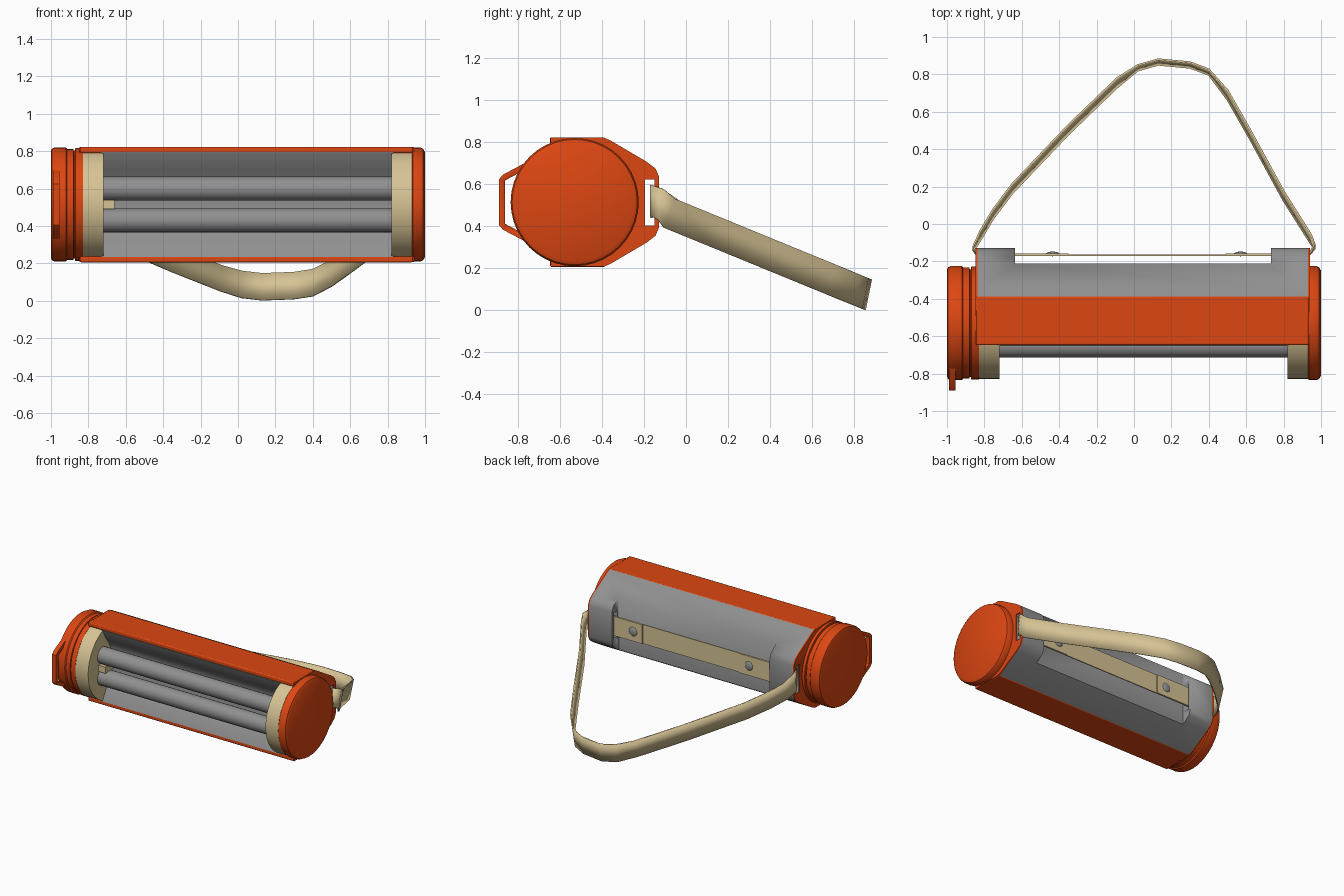
import bpy, bmesh, math
from mathutils import Vector

if "Cube" in bpy.data.objects:
    bpy.data.objects.remove(bpy.data.objects["Cube"])

CY, CZ, R = -0.53, 0.515, 0.305      # axis of the lantern


def material(name, rgb):
    m = bpy.data.materials.new(name)
    m.diffuse_color = (*rgb, 1)
    m.use_nodes = True
    m.node_tree.nodes["Principled BSDF"].inputs["Base Color"].default_value = m.diffuse_color
    return m


ORANGE = material("orange", (0.72, 0.062, 0.006))
GREY = material("grey", (0.28, 0.28, 0.285))
TAN = material("tan", (0.68, 0.55, 0.30))


def finish(name, bm, mat, angle=35, bevel=0):
    bmesh.ops.recalc_face_normals(bm, faces=bm.faces)
    me = bpy.data.meshes.new(name)
    bm.to_mesh(me)
    bm.free()
    me.materials.append(mat)
    ob = bpy.data.objects.new(name, me)
    bpy.context.collection.objects.link(ob)
    bpy.ops.object.select_all(action='DESELECT')
    ob.select_set(True)
    bpy.context.view_layer.objects.active = ob
    bpy.ops.object.shade_smooth_by_angle(angle=math.radians(angle))
    if bevel:
        b = ob.modifiers.new("bevel", 'BEVEL')
        b.width, b.segments, b.limit_method = bevel, 2, 'ANGLE'
        bpy.ops.object.modifier_apply(modifier=b.name)
    return ob


def prism(name, yz, x0, x1, mat, bevel=0):
    """Extrude a (y, z) outline along x."""
    bm = bmesh.new()
    f = bm.faces.new([bm.verts.new((x0, y, z)) for y, z in yz])
    ext = bmesh.ops.extrude_face_region(bm, geom=[f])
    bmesh.ops.translate(bm, vec=(x1 - x0, 0, 0),
                        verts=[v for v in ext['geom'] if isinstance(v, bmesh.types.BMVert)])
    return finish(name, bm, mat, bevel=bevel)


def box(name, x0, x1, y0, y1, z0, z1, mat, bevel=0):
    return prism(name, [(y0, z0), (y1, z0), (y1, z1), (y0, z1)], x0, x1, mat, bevel)


def lathe(name, xr, mat, cy=CY, cz=CZ, n=40):
    """Turn an (x, radius) profile around an axis parallel to x."""
    bm = bmesh.new()
    rings = [[bm.verts.new((x, cy + r * math.cos(2 * math.pi * i / n),
                            cz + r * math.sin(2 * math.pi * i / n))) for i in range(n)]
             for x, r in xr]
    for a, b in zip(rings, rings[1:]):
        for i in range(n):
            j = (i + 1) % n
            bm.faces.new((a[i], a[j], b[j], b[i]))
    bm.faces.new(rings[0])
    bm.faces.new(rings[-1])
    return finish(name, bm, mat)


def cut(ob, cutter):
    m = ob.modifiers.new("cut", 'BOOLEAN')
    m.object, m.operation, m.solver = cutter, 'DIFFERENCE', 'EXACT'
    bpy.context.view_layer.objects.active = ob
    bpy.ops.object.modifier_apply(modifier=m.name)
    bpy.data.objects.remove(cutter)


def mirrored(upper):
    """Close an upper half outline by mirroring it about the axis height."""
    return upper + [(y, 2 * CZ - z) for y, z in reversed(upper)]


# end caps
lathe("right_cap", [(0.93, 0.295), (0.935, R), (0.975, R), (0.99, 0.298), (1.0, 0.28)], ORANGE)
lathe("left_cap", [(-1.0, 0.285), (-0.995, 0.298), (-0.98, R), (-0.92, R), (-0.913, 0.297),
                   (-0.88, 0.297), (-0.878, 0.288), (-0.872, 0.288), (-0.87, 0.302),
                   (-0.83, 0.302)], ORANGE)

# hanging loop on the left cap
loop = prism("cap_loop", mirrored([(-0.77, 0.70), (-0.87, 0.647), (-0.89, 0.625)]),
             -0.99, -0.955, ORANGE)
cut(loop, prism("loop_hole", mirrored([(-0.77, 0.667), (-0.862, 0.618)]), -1.1, -0.9, ORANGE))

# top and bottom shells
for name, z0, z1 in (("top_shell", 0.79, 0.824), ("bottom_shell", 0.206, 0.24)):
    box(name, -0.845, 0.935, -0.648, -0.385, z0, z1, ORANGE, 0.008)

# grey rear housing with a handle recess, and orange slotted end plates
rear = [(-0.39, 0.822), (-0.36, 0.809), (-0.19, 0.709), (-0.145, 0.675), (-0.128, 0.635)]
housing = prism("rear_housing", mirrored(rear), -0.838, 0.93, GREY)
plate_outline = mirrored([(-0.645, 0.822)] + rear)
plates = [prism("left_end_plate", plate_outline, -0.848, -0.838, ORANGE),
          prism("right_end_plate", plate_outline, 0.93, 0.94, ORANGE)]
cut(housing, box("recess", -0.635, 0.732, -0.212, 0.1, 0, 1, GREY))
for ob in [housing] + plates:
    cut(ob, box("slot", -1.2, 1.2, -0.195, -0.15, 0.405, 0.622, GREY))

# tan lamp collars
lathe("left_collar", [(-0.835, 0.3), (-0.72, 0.3)], TAN)
lathe("right_collar", [(0.82, 0.3), (0.93, 0.3)], TAN)

# concave reflector and lamp tubes
prism("reflector", mirrored([(-0.50, 0.795), (-0.652, 0.795), (-0.648, 0.785), (-0.60, 0.70),
                             (-0.57, 0.665), (-0.55, 0.62)]), -0.73, 0.83, GREY)
for i, z in enumerate((0.60, 0.43)):
    lathe("lamp_tube_%d" % (i + 1), [(-0.73, 0.064), (0.83, 0.064)], GREY, -0.65, z, 20)
box("tube_socket", -0.73, -0.66, -0.70, -0.60, 0.49, 0.54, TAN)

# rear grip strap with end pads and rivets
box("grip_strap", -0.845, 0.938, -0.172, -0.164, 0.44, 0.59, TAN)
for side, x0, x1, xr in (("left", -0.64, -0.35, -0.435), ("right", 0.49, 0.735, 0.57)):
    box(side + "_grip_pad", x0, x1, -0.166, -0.157, 0.44, 0.59, TAN)
    bm = bmesh.new()
    bmesh.ops.create_uvsphere(bm, u_segments=20, v_segments=10, radius=0.036)
    bmesh.ops.scale(bm, vec=(1, 0.35, 1), verts=bm.verts)
    bmesh.ops.translate(bm, vec=(xr, -0.16, CZ), verts=bm.verts)
    finish(side + "_rivet", bm, GREY)

# carrying strap: a ribbon along a drooping path
path = [(-0.84, -0.168), (-0.858, -0.13), (-0.82, -0.06), (-0.755, 0.05), (-0.65, 0.19),
        (-0.35, 0.505), (-0.09, 0.755), (0.02, 0.835), (0.13, 0.866), (0.3, 0.85),
        (0.4, 0.812), (0.5, 0.69), (0.62, 0.48), (0.8, 0.15), (0.945, -0.08),
        (0.965, -0.12), (0.935, -0.168)]
bm = bmesh.new()
rows = []
for x, y in path:
    z = max(0.075, 0.43 - 0.41 * y) + (0.025 if y < -0.1 else 0)
    lean = 0.0 if y < -0.15 else 0.2 if y < -0.1 or y > 0.8 else 0.36
    w = Vector((0, lean, 1)).normalized() * 0.074
    c = Vector((x, y, z))
    rows.append((bm.verts.new(c - w), bm.verts.new(c + w)))
for a, b in zip(rows, rows[1:]):
    bm.faces.new((a[0], b[0], b[1], a[1]))
strap = finish("carrying_strap", bm, TAN)
s = strap.modifiers.new("thickness", 'SOLIDIFY')
s.thickness, s.offset = 0.01, 0
